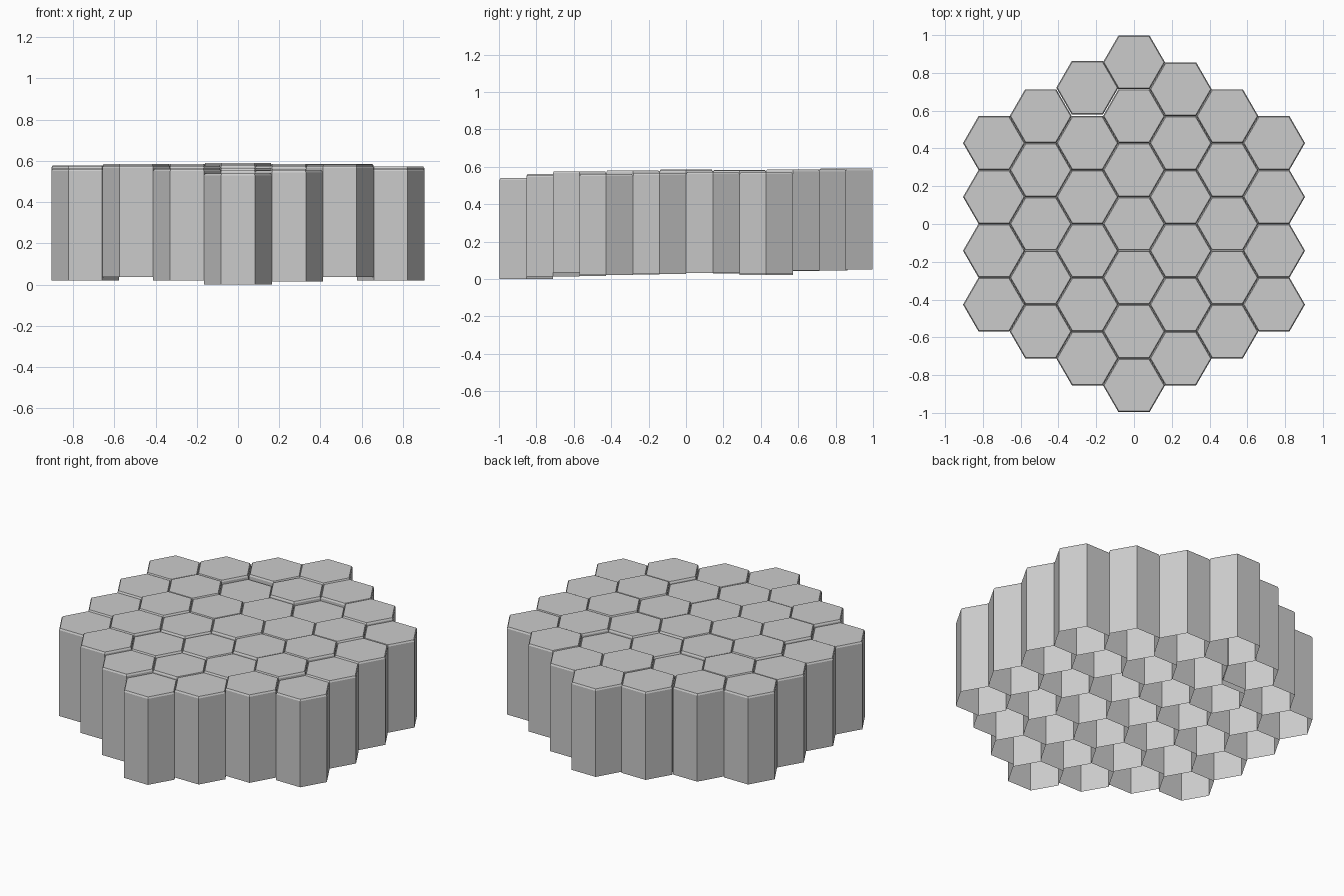
import bpy, bmesh, math

if "Cube" in bpy.data.objects:
    bpy.data.objects.remove(bpy.data.objects["Cube"])

R = 0.1643           # hexagon corner radius
DX, DY = 0.247, 0.285  # grid spacing
H = 0.54             # column length
CHAMFER_Z, CHAMFER_IN = 0.010, 0.006

# Base height of every column, front to back, for each row across x
lifts = [
    [.020, .026, .034, .038],
    [.036, .040, .045, .042, .044],
    [.020, .025, .036, .038, .022, .046],
    [.000, .015, .025, .040, .030, .044, .050],
    [.014, .022, .036, .038, .022, .045],
    [.036, .040, .043, .040, .046],
    [.020, .026, .032, .030],
]


def ring(bm, cx, cy, z, r):
    return [bm.verts.new((cx + r * math.cos(math.radians(60 * k)),
                          cy + r * math.sin(math.radians(60 * k)), z))
            for k in range(6)]


def hex_column(name, cx, cy, z):
    """Open-bottomed hexagonal column with a narrow chamfer round the top."""
    bm = bmesh.new()
    rings = [ring(bm, cx, cy, z, R),
             ring(bm, cx, cy, z + H - CHAMFER_Z, R),
             ring(bm, cx, cy, z + H, R - CHAMFER_IN)]
    for a, b in zip(rings, rings[1:]):
        for k in range(6):
            n = (k + 1) % 6
            bm.faces.new((a[k], a[n], b[n], b[k]))
    bm.faces.new(rings[-1])
    mesh = bpy.data.meshes.new(name)
    bm.to_mesh(mesh)
    bm.free()
    bpy.context.collection.objects.link(bpy.data.objects.new(name, mesh))


# Honeycomb of 37 columns
for i, row in enumerate(lifts):
    for j, z in enumerate(row):
        x = (i - 3) * DX
        y = (j - (len(row) - 1) / 2) * DY + 0.001
        if (i, j) == (2, 5):   # one column sits slightly loose
            y += 0.008
        hex_column(f"hex_column_{i}_{j}", x, y, z)
